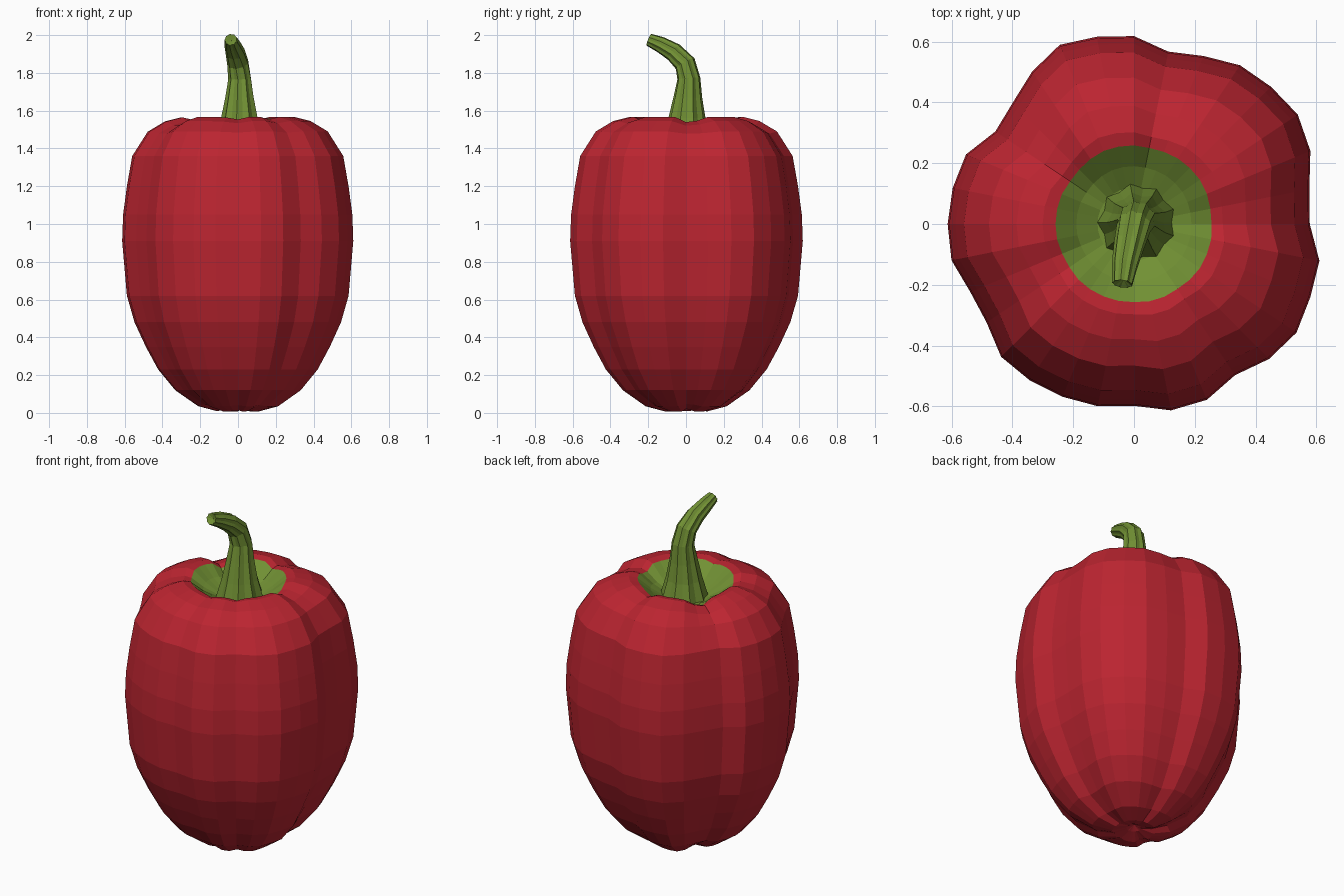
import bpy, bmesh, math
from mathutils import Vector

if "Cube" in bpy.data.objects:
    bpy.data.objects.remove(bpy.data.objects["Cube"])

def material(name, col):
    m = bpy.data.materials.new(name)
    m.diffuse_color = (*col, 1)
    m.use_nodes = True
    m.node_tree.nodes["Principled BSDF"].inputs["Base Color"].default_value = m.diffuse_color
    return m

RED = material("pepper red", (0.50, 0.018, 0.030))
GREEN = material("stem green", (0.165, 0.28, 0.034))

def loft(name, rings, mat, start=None, end=None):
    """Skin a list of equal-length rings, with optional closing points."""
    bm = bmesh.new()
    vr = [[bm.verts.new(p) for p in r] for r in rings]
    n = len(vr[0])
    for a, b in zip(vr, vr[1:]):
        for i in range(n):
            j = (i + 1) % n
            bm.faces.new((a[i], a[j], b[j], b[i]))
    for pole, ring, flip in ((start, vr[0], True), (end, vr[-1], False)):
        if pole is not None:
            c = bm.verts.new(pole)
            for i in range(n):
                f = (ring[i], ring[(i + 1) % n], c)
                bm.faces.new(f[::-1] if flip else f)
    me = bpy.data.meshes.new(name)
    bm.to_mesh(me)
    bm.free()
    me.materials.append(mat)
    ob = bpy.data.objects.new(name, me)
    bpy.context.collection.objects.link(ob)
    return ob

# Lobed outline: radius every 11.25 degrees, counter-clockwise from +x
LOBES = [.58, .59, .63, .65, .64, .63, .60, .58, .62, .63, .64, .605, .566, .55, .60, .61,
         .615, .614, .585, .585, .62, .62, .617, .613, .60, .627, .628, .60, .63, .645, .63, .624]
N = len(LOBES)
MEAN = sum(LOBES) / N

def lobed_ring(r, z, amount, dip):
    pts = []
    for i, lobe in enumerate(LOBES):
        a = 2 * math.pi * i / N
        d = lobe / MEAN - 1
        rr = r * (1 + amount * d)
        zz = z + dip * min(0, d - 0.01)
        pts.append((rr * math.cos(a), rr * math.sin(a), zz))
    return pts

# Body profile: radius, height, lobe strength, groove depth in z
PROFILE = [(.04, .03, 1.5, 0), (.11, .008, 1.5, -.2), (.21, .035, 1.5, -.2), (.33, .12, 1.3, 0),
           (.42, .23, 1.2, 0), (.485, .35, 1.1, 0), (.545, .48, 1, 0), (.585, .62, 1, 0),
           (.61, .91, 1, 0), (.605, 1.05, 1, 0), (.585, 1.20, 1, 0), (.557, 1.36, 1, 0),
           (.475, 1.49, 1, .2), (.385, 1.545, .8, .4), (.30, 1.567, .5, .45), (.258, 1.558, .2, .45)]
loft("pepper_body", [lobed_ring(*p) for p in PROFILE], RED, start=(0, 0, .05))

# Sunken green cap around the stem
CAP = [(.258, 1.558, .2, .45), (.19, 1.50, .1, .25), (.12, 1.455, 0, 0)]
loft("calyx", [lobed_ring(*p) for p in CAP], GREEN, end=(0, 0, 1.45))

# Bent, ribbed stem: centre, radius
PATH = [((.010, .005, 1.45), .128), ((.010, .005, 1.56), .097), ((.010, .010, 1.67), .075),
        ((.010, .015, 1.77), .060), ((.000, -.005, 1.85), .056), ((-.015, -.065, 1.91), .050),
        ((-.030, -.135, 1.95), .042), ((-.038, -.197, 1.976), .033)]
pts = [Vector(p) for p, _ in PATH]
rings = []
for k, (p, r) in enumerate(PATH):
    t = (pts[min(k + 1, len(pts) - 1)] - pts[max(k - 1, 0)]).normalized()
    if k < 2:
        t = Vector((0, 0, 1))
    u = (Vector((1, 0, 0)) - t * t.x).normalized()
    v = t.cross(u)
    ring = []
    for i in range(18):
        a = 2 * math.pi * i / 18
        rr = r * (1.03 if i % 2 else 0.90)
        ring.append(pts[k] + u * rr * math.cos(a) + v * rr * math.sin(a))
    rings.append(ring)
loft("stem", rings, GREEN, end=pts[-1] + Vector((.004, .015, -.006)))
